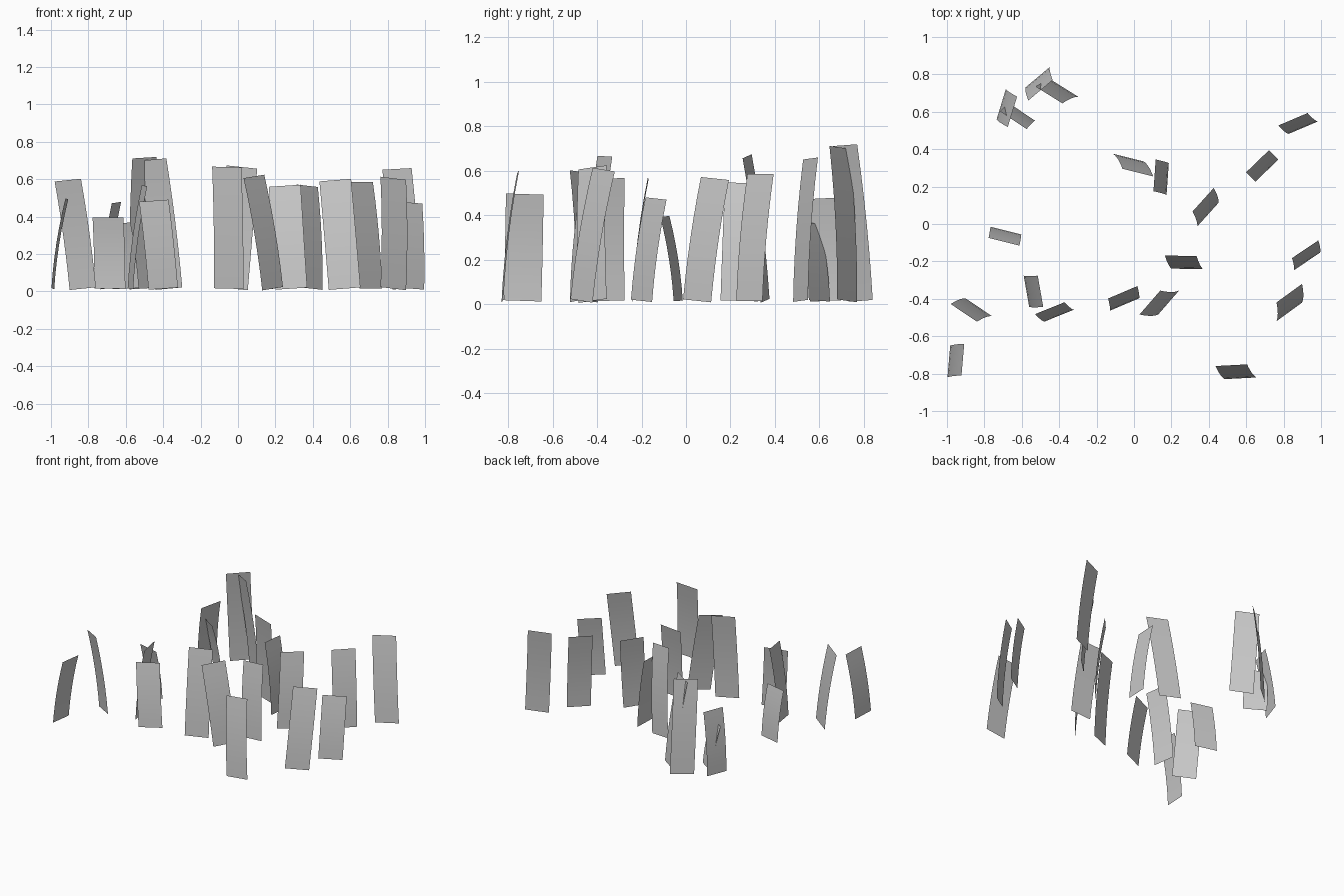
import bpy
import bmesh
from math import radians
from mathutils import Matrix, Vector

default_cube = bpy.data.objects.get("Cube")
if default_cube:
    bpy.data.objects.remove(default_cube, do_unlink=True)

# One plain grey for every blade
grey = bpy.data.materials.new("plain_grey")
grey.use_nodes = True
colour = (0.6, 0.6, 0.6, 1.0)
grey.diffuse_color = colour
shader = next(n for n in grey.node_tree.nodes if n.type == 'BSDF_PRINCIPLED')
shader.inputs["Base Color"].default_value = colour

WIDTH = 0.17
SEGMENTS = 6
GROUND_GAP = 0.015


def make_blade(name, base, yaw, lean, rise):
    """Thin upright strip that tilts along its width and bends across it."""
    turn = Matrix.Rotation(radians(yaw), 3, 'Z')
    along = turn @ Vector((1, 0, 0))
    across = turn @ Vector((0, 1, 0))
    slide = lean.dot(along)
    bend = lean.dot(across)
    # The ends stay square to the tilted sides
    edge = (along - Vector((0, 0, slide / rise))).normalized() * WIDTH / 2

    bm = bmesh.new()
    previous = None
    for step in range(SEGMENTS + 1):
        t = step / SEGMENTS
        curve = bend * (0.4 * t + 0.6 * t * t)
        centre = base + along * slide * t + across * curve
        centre.z = GROUND_GAP + rise * t
        row = [bm.verts.new(centre - edge), bm.verts.new(centre + edge)]
        if previous:
            bm.faces.new((previous[0], previous[1], row[1], row[0]))
        previous = row

    mesh = bpy.data.meshes.new(name)
    bm.to_mesh(mesh)
    bm.free()
    mesh.materials.append(grey)
    mesh.shade_smooth()
    blade = bpy.data.objects.new(name, mesh)
    bpy.context.scene.collection.objects.link(blade)
    return blade


# Scattered blades, in hundredths: base x, base y, yaw in degrees,
# lean x, lean y, rise
blades = [
    # back left clump
    (-71, 64, 73, 6, -4, 46),
    (-60, 60, -34, -4.5, -4.5, 35),
    (-51.5, 78.5, 40, 1.5, -7, 70),
    (-37, 72.5, -32, -8.5, -3.5, 69),
    # middle and back right
    (-3, 35.5, -14, 5, -8, 65),
    (18, 24, 86, -7, 2, 53),
    (39.5, 5, 48, -2.5, 8, 55),
    (71, 28.5, 44, -5, 5, 57),
    (90.5, 51.5, 23, -5.5, 4.5, 64),
    # front right
    (92.5, -20, 34, -1, 6.5, 46),
    (83, -47, 36, 0, 10, 59),
    (28.5, -24, -1, -3.5, 7, 55),
    (18.5, -42, 49, -10, 0, 60),
    (-5, -43, 23, -1, 6.5, 65),
    (57, -82.5, 3, -5, 7, 58),
    # front left
    (-40, -49, 22, -5, 4, 47),
    (-57.5, -36, -80, 7.5, 0, 55),
    (-83, -44.5, -34, -8, -3, 58),
    (-99, -73.5, 85, 7.5, 1, 48),
    (-68.5, -3.5, -14, -1, -6, 38),
]

for number, (x, y, yaw, lean_x, lean_y, rise) in enumerate(blades):
    make_blade(
        f"grass_blade_{number + 1}",
        Vector((x, y, 0)) / 100,
        yaw,
        Vector((lean_x, lean_y, 0)) / 100,
        rise / 100,
    )
